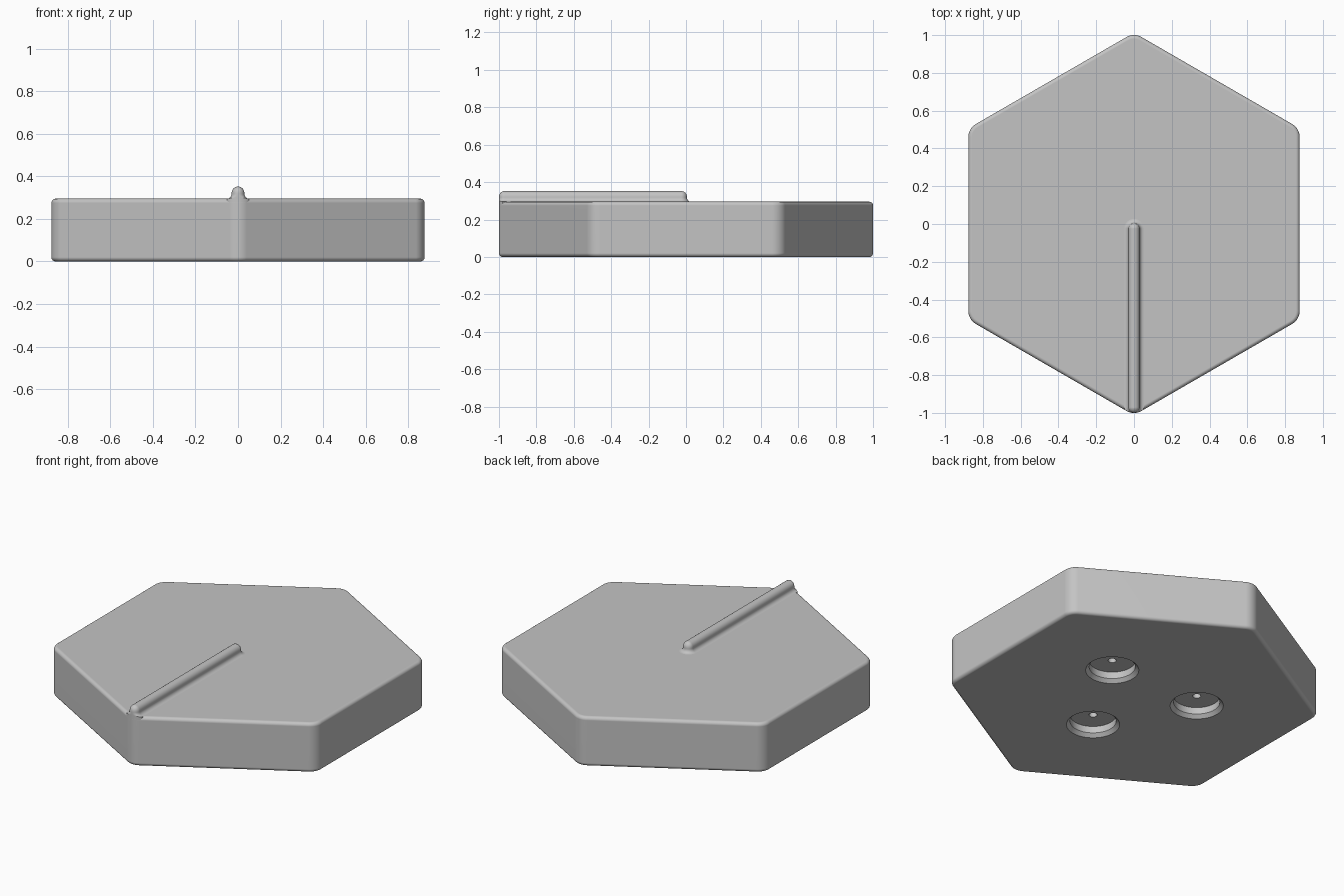
import bpy, bmesh
from math import pi, sin, cos, radians
from mathutils import Vector

cube = bpy.data.objects.get("Cube")
if cube:
    bpy.data.objects.remove(cube, do_unlink=True)

APOTHEM, CORNER, HEIGHT, EDGE = 0.877, 0.08, 0.295, 0.02
RIDGE_TOP, RIDGE_W = 0.352, 0.03

grey = bpy.data.materials.new("plain grey")
grey.use_nodes = True
colour = (0.55, 0.55, 0.55, 1)
grey.diffuse_color = colour
grey.node_tree.nodes["Principled BSDF"].inputs["Base Color"].default_value = colour


def loft(name, rings):
    """Skin a stack of equal rings and cap both ends."""
    bm = bmesh.new()
    rows = [[bm.verts.new(p) for p in ring] for ring in rings]
    n = len(rows[0])
    for a, b in zip(rows, rows[1:]):
        for i in range(n):
            j = (i + 1) % n
            bm.faces.new((a[i], a[j], b[j], b[i]))
    bm.faces.new(rows[0][::-1])
    bm.faces.new(rows[-1])
    bmesh.ops.recalc_face_normals(bm, faces=bm.faces)
    mesh = bpy.data.meshes.new(name)
    bm.to_mesh(mesh)
    bm.free()
    mesh.materials.append(grey)
    obj = bpy.data.objects.new(name, mesh)
    bpy.context.collection.objects.link(obj)
    return obj


def activate(obj):
    bpy.ops.object.select_all(action='DESELECT')
    obj.select_set(True)
    bpy.context.view_layer.objects.active = obj


def finish(obj):
    activate(obj)
    bpy.ops.object.shade_smooth_by_angle(angle=radians(30))
    mod = obj.modifiers.new("even shading", 'WEIGHTED_NORMAL')
    mod.keep_sharp = True


def hexagon(inset, z, steps=8):
    """Pointy hexagon with rounded corners, shrunk by inset."""
    reach = (APOTHEM - CORNER) / cos(pi / 6)
    pts = []
    for k in range(6):
        mid = radians(30 + 60 * k)
        for s in range(steps + 1):
            a = mid + radians(60) * (s / steps - 0.5)
            r = CORNER - inset
            pts.append((reach * cos(mid) + r * cos(a),
                        reach * sin(mid) + r * sin(a), z))
    return pts


def capsule(w, z, steps=16):
    """Long round-ended outline, kept inside the front corner of the hexagon."""
    front = Vector((0, CORNER - 1))
    pts = []
    for start, y in ((0, -0.025), (pi, RIDGE_W - 1)):
        for s in range(steps + 1):
            a = start + pi * s / steps
            p = Vector((w * cos(a), y + w * sin(a)))
            d = p - front
            if p.y < front.y and d.length > CORNER:
                p = front + d.normalized() * CORNER
            pts.append((p.x, p.y, z))
    return pts


# Hexagonal slab with rounded rims
arc = [radians(15 * i) for i in range(7)]
section = [(EDGE * (1 - sin(a)), EDGE * (1 - cos(a))) for a in arc]
slab = loft("hexagonal_slab",
            [hexagon(i, z) for i, z in section] +
            [hexagon(i, HEIGHT - z) for i, z in reversed(section)])

# Three stepped sockets in the underside
socket = [(0.154, -0.01), (0.125, 0.02), (0.125, 0.06), (0.022, 0.06), (0.022, 0.12)]
for k in range(3):
    a = radians(30 + 120 * k)
    cx, cy = 0.345 * cos(a), 0.345 * sin(a)
    cutter = loft("socket_cutter",
                  [[(cx + r * cos(2 * pi * i / 48), cy + r * sin(2 * pi * i / 48), z)
                    for i in range(48)] for r, z in socket])
    cutter.hide_render = True
    cut = slab.modifiers.new("socket", 'BOOLEAN')
    cut.operation, cut.solver, cut.object = 'DIFFERENCE', 'EXACT', cutter
    activate(slab)
    bpy.ops.object.modifier_apply(modifier=cut.name)
    bpy.data.objects.remove(cutter, do_unlink=True)
finish(slab)

# Pointer ridge: flared foot, straight sides, rounded crest
flare = 0.022
foot = [(RIDGE_W + flare * (1 - sin(a)), HEIGHT + flare * (1 - cos(a))) for a in arc]
crest = [(RIDGE_W * cos(a), RIDGE_TOP - RIDGE_W * (1 - sin(a))) for a in arc[:-1]]
crest.append((0.002, RIDGE_TOP))
rows = [(RIDGE_W + flare, HEIGHT - EDGE)] + foot + crest
ridge = loft("pointer_ridge", [capsule(w, z) for w, z in rows])
finish(ridge)
